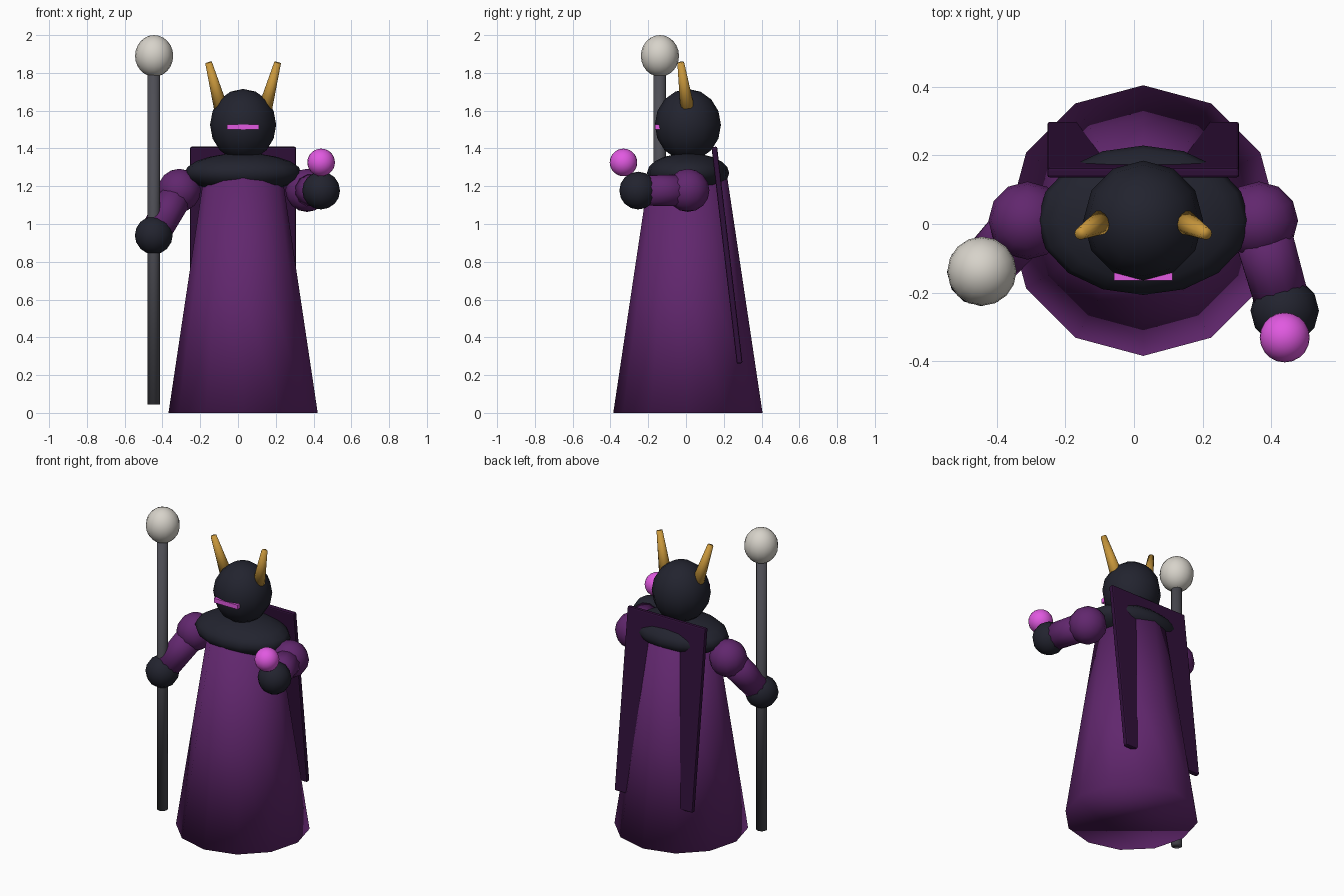
import bpy, bmesh
from math import radians
from mathutils import Vector, Matrix

old = bpy.data.objects.get("Cube")
if old:
    bpy.data.objects.remove(old, do_unlink=True)

MID = 0.027  # centre line of the body


def material(name, r, g, b):
    m = bpy.data.materials.new(name)
    m.use_nodes = True
    m.diffuse_color = (r, g, b, 1)
    m.node_tree.nodes["Principled BSDF"].inputs["Base Color"].default_value = (r, g, b, 1)
    return m


PURPLE = material("robe purple", 0.12, 0.02, 0.155)
PLUM = material("dark plum", 0.03, 0.005, 0.042)
DARK = material("charcoal", 0.016, 0.017, 0.028)
STEEL = material("staff grey", 0.075, 0.075, 0.09)
GOLD = material("horn gold", 0.58, 0.31, 0.045)
PINK = material("glowing pink", 0.75, 0.1, 0.75)
BONE = material("bone white", 0.68, 0.65, 0.59)


def finish(name, bm, mat, smooth=True):
    me = bpy.data.meshes.new(name)
    for f in bm.faces:
        f.smooth = smooth
    bm.to_mesh(me)
    bm.free()
    me.materials.append(mat)
    ob = bpy.data.objects.new(name, me)
    bpy.context.collection.objects.link(ob)
    return ob


def ellipsoid(name, centre, radii, mat, segs=12, rings=8):
    bm = bmesh.new()
    bmesh.ops.create_uvsphere(bm, u_segments=segs, v_segments=rings, radius=1)
    bmesh.ops.transform(bm, verts=bm.verts,
                        matrix=Matrix.Translation(centre) @ Matrix.Diagonal((*radii, 1)))
    return finish(name, bm, mat)


def ball(name, centre, radius, mat, segs=12, rings=8):
    return ellipsoid(name, centre, (radius,) * 3, mat, segs, rings)


def taper(name, start, end, r1, r2, mat, segs=12, cut=False):
    """Capped tapering tube from start to end, optionally with a middle loop."""
    a, b = Vector(start), Vector(end)
    bm = bmesh.new()
    bmesh.ops.create_cone(bm, cap_ends=True, segments=segs, radius1=r1, radius2=r2,
                          depth=(b - a).length)
    if cut:
        bmesh.ops.bisect_plane(bm, geom=bm.verts[:] + bm.edges[:] + bm.faces[:],
                               plane_co=(0, 0, 0), plane_no=(0, 0, 1))
    turn = Vector((0, 0, 1)).rotation_difference(b - a).to_matrix().to_4x4()
    bmesh.ops.transform(bm, verts=bm.verts, matrix=Matrix.Translation((a + b) / 2) @ turn)
    return finish(name, bm, mat)


def box(name, centre, size, mat, tilt=0):
    bm = bmesh.new()
    bmesh.ops.create_cube(bm, size=1)
    bmesh.ops.transform(bm, verts=bm.verts, matrix=Matrix.Translation(centre)
                        @ Matrix.Rotation(tilt, 4, 'X') @ Matrix.Diagonal((*size, 1)))
    return finish(name, bm, mat, smooth=False)


# Body
taper("robe", (MID, 0.01, 0), (MID, 0.01, 1.25), 0.395, 0.208, PURPLE, cut=True)
ellipsoid("collar", (MID, 0.011, 1.27), (0.309, 0.218, 0.105), DARK, 16, 10)
cape = box("cape", (MID, 0.217, 0.835), (0.56, 0.03, 1.155), PLUM, radians(6.7))
bevel = cape.modifiers.new("soft edges", 'BEVEL')
bevel.width = 0.008
bevel.segments = 2

# Head
ellipsoid("head", (MID, 0.01, 1.525), (0.175, 0.175, 0.19), DARK)
box("visor", (MID, -0.145, 1.513), (0.17, 0.04, 0.028), PINK)
for side, label in ((1, "left"), (-1, "right")):
    taper(label + "_horn", (MID + side * 0.108, 0.012, 1.58),
          (MID + side * 0.183, -0.028, 1.855), 0.04, 0.018, GOLD)

# Arms, each reaching from shoulder to hand
hands = {"left": (1, Vector((0.44, -0.253, 1.177))),
         "right": (-1, Vector((-0.446, -0.14, 0.94)))}
for label, (side, hand) in hands.items():
    shoulder = Vector((MID + side * 0.338, 0.01, 1.178))
    ball(label + "_shoulder", shoulder, 0.114, PURPLE)
    taper(label + "_arm", shoulder, shoulder.lerp(hand, 0.9), 0.088, 0.082, PURPLE)
    ball(label + "_hand", hand, 0.1, DARK)

# Held items
ball("orb", (0.44, -0.331, 1.326), 0.073, PINK, 20, 14)
taper("staff", (-0.446, -0.14, 0.045), (-0.446, -0.14, 1.85), 0.033, 0.033, STEEL)
ellipsoid("staff_top", (-0.444, -0.138, 1.89), (0.101, 0.101, 0.11), BONE, 16, 12)
